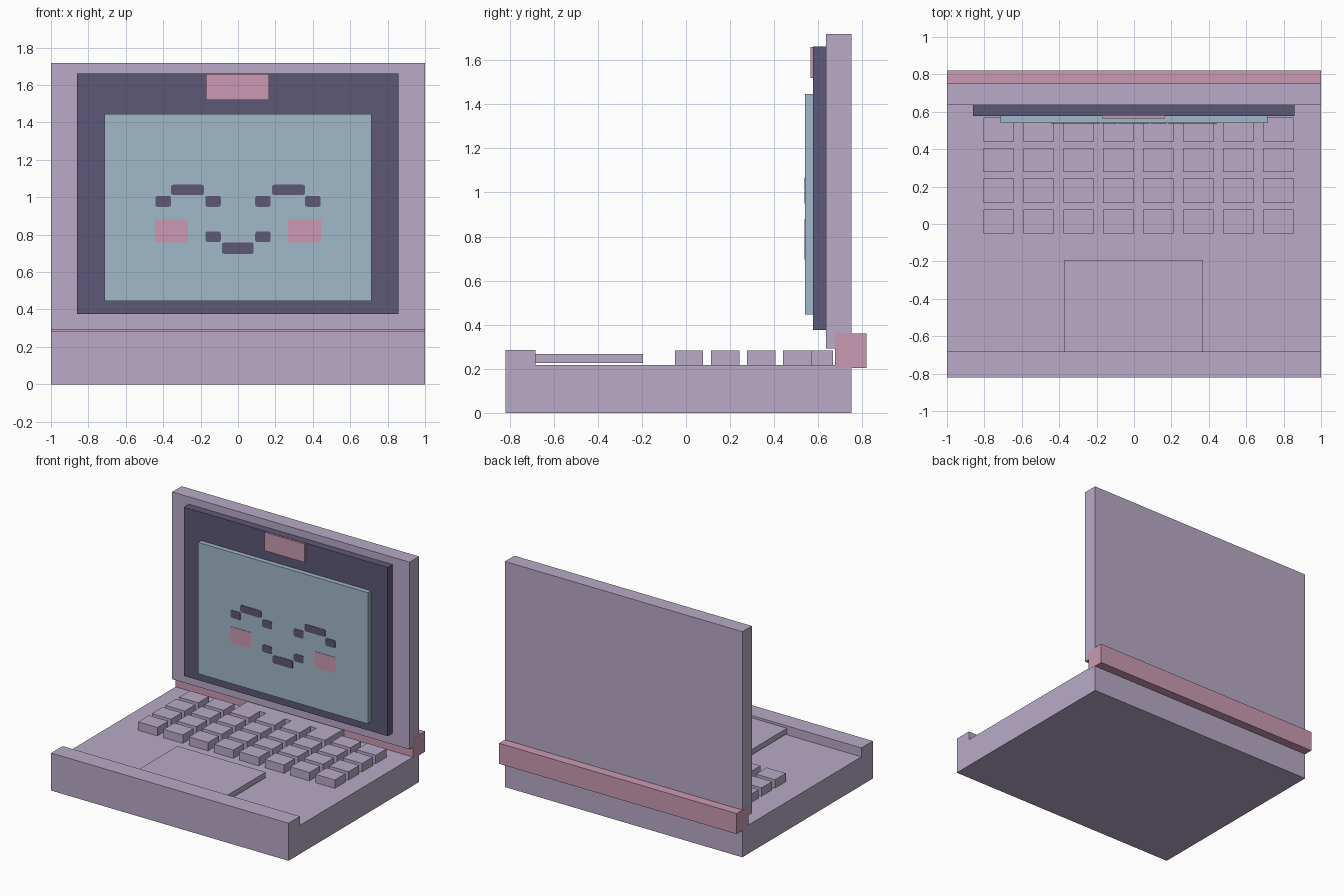
import bpy, bmesh
from mathutils import Vector

cube = bpy.data.objects.get("Cube")
if cube:
    bpy.data.objects.remove(cube, do_unlink=True)


def srgb(hex_code):
    out = []
    for i in (0, 2, 4):
        c = int(hex_code[i:i + 2], 16) / 255
        out.append(c / 12.92 if c <= 0.04045 else ((c + 0.055) / 1.055) ** 2.4)
    return (*out, 1.0)


def material(name, hex_code):
    m = bpy.data.materials.new(name)
    m.use_nodes = True
    m.diffuse_color = srgb(hex_code)
    m.node_tree.nodes["Principled BSDF"].inputs["Base Color"].default_value = srgb(hex_code)
    return m


LILAC = material("lilac", "B8ABC8")
PLUM = material("dark plum", "5F5878")
BLUE = material("pale blue", "A0B8C8")
PINK = material("pink", "CB9AB2")


def finish(bm, name, mat):
    bmesh.ops.recalc_face_normals(bm, faces=bm.faces)
    mesh = bpy.data.meshes.new(name)
    bm.to_mesh(mesh)
    bm.free()
    mesh.materials.append(mat)
    ob = bpy.data.objects.new(name, mesh)
    bpy.context.collection.objects.link(ob)
    return ob


def add_box(bm, x, y, z):
    """Add a box from its (min, max) range on each axis."""
    verts = bmesh.ops.create_cube(bm, size=1)["verts"]
    for v in verts:
        v.co = Vector([(r[0] + r[1]) / 2 + c * (r[1] - r[0]) for r, c in zip((x, y, z), v.co)])
    return verts


def box(name, mat, x, y, z):
    bm = bmesh.new()
    add_box(bm, x, y, z)
    return finish(bm, name, mat)


def plates(name, mat, ranges, radius=0.0):
    """Thin plates on the screen, with optional rounded corners."""
    bm = bmesh.new()
    for x, z in ranges:
        verts = add_box(bm, x, (0.538, 0.542), z)
        if radius:
            edges = {e for v in verts for e in v.link_edges
                     if abs(e.verts[0].co.y - e.verts[1].co.y) > 0.001}
            bmesh.ops.bevel(bm, geom=list(edges), offset=radius, segments=3,
                            profile=0.5, affect='EDGES')
    return finish(bm, name, mat)


def mirrored(ranges):
    return ranges + [((-x[1], -x[0]), z) for x, z in ranges]


# Base with raised front lip, extruded from a side profile
profile = [(-0.82, 0), (0.75, 0), (0.75, 0.218), (-0.682, 0.218), (-0.682, 0.286), (-0.82, 0.286)]
bm = bmesh.new()
face = bm.faces.new([bm.verts.new((-1, y, z)) for y, z in profile])
ext = bmesh.ops.extrude_face_region(bm, geom=[face])["geom"]
bmesh.ops.translate(bm, vec=(2, 0, 0), verts=[g for g in ext if isinstance(g, bmesh.types.BMVert)])
finish(bm, "base", LILAC)

# Touchpad
box("touchpad", LILAC, (-0.373, 0.37), (-0.682, -0.195), (0.227, 0.268))

# Keyboard: eight columns by four rows
bm = bmesh.new()
for col in range(8):
    for row in range(4):
        x, y = -0.805 + 0.2135 * col, -0.051 + 0.164 * row
        add_box(bm, (x, x + 0.162), (y, y + 0.129), (0.217, 0.282))
finish(bm, "keys", LILAC)
box("rear_key_bar", LILAC, (-0.378, 0.425), (0.57, 0.666), (0.217, 0.282))

# Lid, bezel, screen, camera and hinge
box("lid", LILAC, (-1, 1), (0.636, 0.75), (0.292, 1.718))
box("screen_bezel", PLUM, (-0.86, 0.857), (0.577, 0.637), (0.377, 1.662))
box("screen", BLUE, (-0.715, 0.715), (0.541, 0.578), (0.446, 1.446))
box("camera_tab", PINK, (-0.17, 0.167), (0.564, 0.578), (1.52, 1.66))
box("hinge", PINK, (-1.001, 1.001), (0.677, 0.82), (0.204, 0.36))

# Face on the screen: smiling eyes, mouth and cheeks
eyes = mirrored([((0.182, 0.358), (1.012, 1.067)),
                 ((0.092, 0.175), (0.949, 1.008)),
                 ((0.358, 0.442), (0.949, 1.008))])
mouth = mirrored([((0.092, 0.175), (0.76, 0.817))]) + [((-0.086, 0.084), (0.697, 0.758))]
plates("eyes", PLUM, eyes, 0.012)
plates("mouth", PLUM, mouth, 0.012)
plates("cheeks", PINK, mirrored([((0.268, 0.443), (0.758, 0.88))]))
